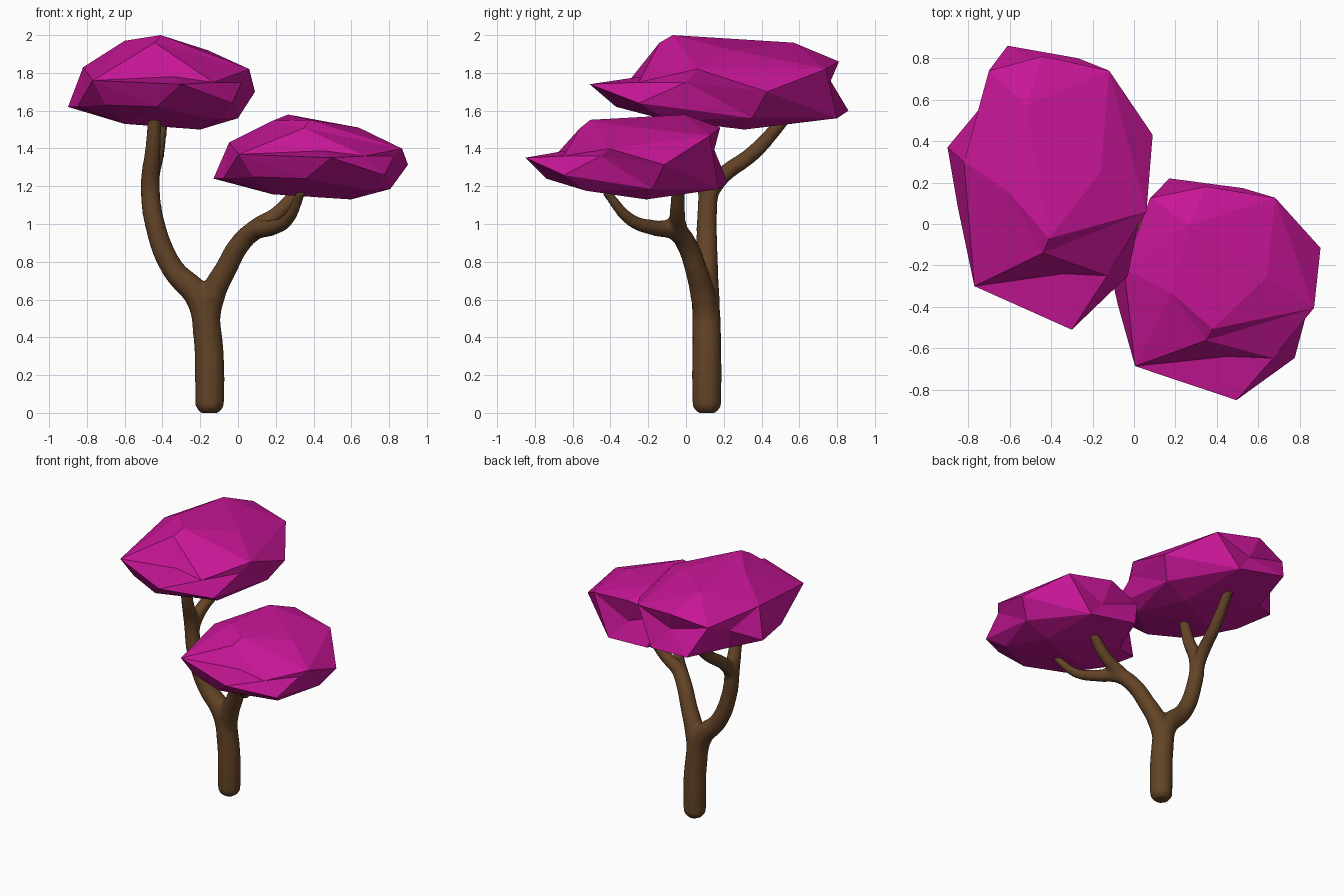
import bpy, bmesh
from mathutils import Vector

if "Cube" in bpy.data.objects:
    bpy.data.objects.remove(bpy.data.objects["Cube"])


def material(name, color):
    m = bpy.data.materials.new(name)
    m.diffuse_color = (*color, 1)
    m.use_nodes = True
    m.node_tree.nodes["Principled BSDF"].inputs["Base Color"].default_value = m.diffuse_color
    return m


bark = material("bark", (0.125, 0.057, 0.02))
foliage = material("foliage", (0.58, 0.008, 0.31))

# Trunk and branches: tapered paths of (x, y, z, radius)
PATHS = [
    # trunk bending into the left limb and its front twig
    [(-.15, .11, 0, .05), (-.15, .11, .035, .077), (-.15, .11, .2, .08), (-.16, .11, .4, .077),
     (-.2, .105, .6, .075), (-.35, .11, .77, .06), (-.44, .11, 1.0, .054),
     (-.465, .11, 1.2, .052), (-.45, .04, 1.4, .042), (-.44, 0, 1.58, .036)],
    # left limb, back twig
    [(-.46, .1, 1.1, .045), (-.46, .17, 1.23, .046), (-.43, .36, 1.38, .042), (-.4, .54, 1.58, .034)],
    # right limb and its forward twig
    [(-.16, .11, .45, .06), (-.135, .09, .62, .068), (-.06, .05, .77, .059), (0, .01, .88, .056),
     (.08, -.05, .96, .053), (.18, -.17, .98, .042), (.26, -.29, 1.02, .034), (.34, -.43, 1.18, .024)],
    # right limb, upper twig
    [(0, .01, .88, .05), (.09, -.04, .975, .05), (.21, -.045, 1.055, .042), (.35, -.04, 1.22, .034)],
]
curve = bpy.data.curves.new("trunk", 'CURVE')
curve.dimensions = '3D'
curve.bevel_depth = 1
curve.bevel_resolution = 4
curve.use_fill_caps = True
curve.resolution_u = 6
for path in PATHS:
    sp = curve.splines.new('BEZIER')
    sp.bezier_points.add(len(path) - 1)
    for p, (x, y, z, r) in zip(sp.bezier_points, path):
        p.co = (x, y, z)
        p.radius = r
        p.handle_left_type = p.handle_right_type = 'AUTO'
trunk = bpy.data.objects.new("trunk", curve)
bpy.context.collection.objects.link(trunk)
bpy.context.view_layer.objects.active = trunk
trunk.select_set(True)
bpy.ops.object.convert(target='MESH')
trunk = bpy.context.view_layer.objects.active
# Fuse the limbs and soften the forks
rem = trunk.modifiers.new("fuse", 'REMESH')
rem.mode = 'VOXEL'
rem.voxel_size = 0.014
rem.use_smooth_shade = True
smooth = trunk.modifiers.new("soften", 'SMOOTH')
smooth.iterations = 4
trunk.data.materials.clear()
trunk.data.materials.append(bark)

# Faceted crown: corner points of the upper crown, reused for the lower one
CROWN = [
    (-.30, -.51, 1.74), (-.77, -.30, 1.76), (-.44, -.14, 1.96), (-.41, -.07, 2.0),
    (-.60, .15, 1.97), (-.52, .57, 1.96), (-.16, .25, 1.92), (.06, .06, 1.82),
    (.09, .43, 1.70), (.02, 0, 1.75), (-.13, -.25, 1.75), (-.03, -.25, 1.64),
    (-.34, -.24, 1.78), (-.61, .86, 1.60), (-.44, .81, 1.86), (-.27, .80, 1.56),
    (-.12, .74, 1.82), (-.40, .75, 1.72), (-.70, .74, 1.80), (-.75, .55, 1.72),
    (-.90, .37, 1.62), (-.82, .30, 1.83), (-.85, .08, 1.62), (-.60, .10, 1.53),
    (-.20, .31, 1.50), (0, .35, 1.56), (-.43, -.37, 1.62), (-.10, -.10, 1.55),
    (-.70, -.24, 1.63), (-.70, .50, 1.56),
]
CENTER = Vector((-.405, .175, 1.75))
HALF = Vector((.495, .685, .25))


def crown(name, center, half, tilt):
    # Points are connected on a sphere, then moved to their real places
    units = [Vector([(p[i] - CENTER[i]) / HALF[i] for i in range(3)]) for p in CROWN]
    bm = bmesh.new()
    verts = [bm.verts.new(u.normalized()) for u in units]
    bmesh.ops.convex_hull(bm, input=verts)
    for v, u in zip(verts, units):
        if u.z > .2:
            u.z = min(1, u.z + tilt * (u.y - .2))
        v.co = center + Vector([u[i] * half[i] for i in range(3)])
    bmesh.ops.recalc_face_normals(bm, faces=bm.faces)
    me = bpy.data.meshes.new(name)
    bm.to_mesh(me)
    bm.free()
    me.materials.append(foliage)
    ob = bpy.data.objects.new(name, me)
    bpy.context.collection.objects.link(ob)


crown("upper_crown", CENTER, HALF, 0)
crown("lower_crown", Vector((.385, -.315, 1.36)), Vector((.515, .535, .23)), .3)
